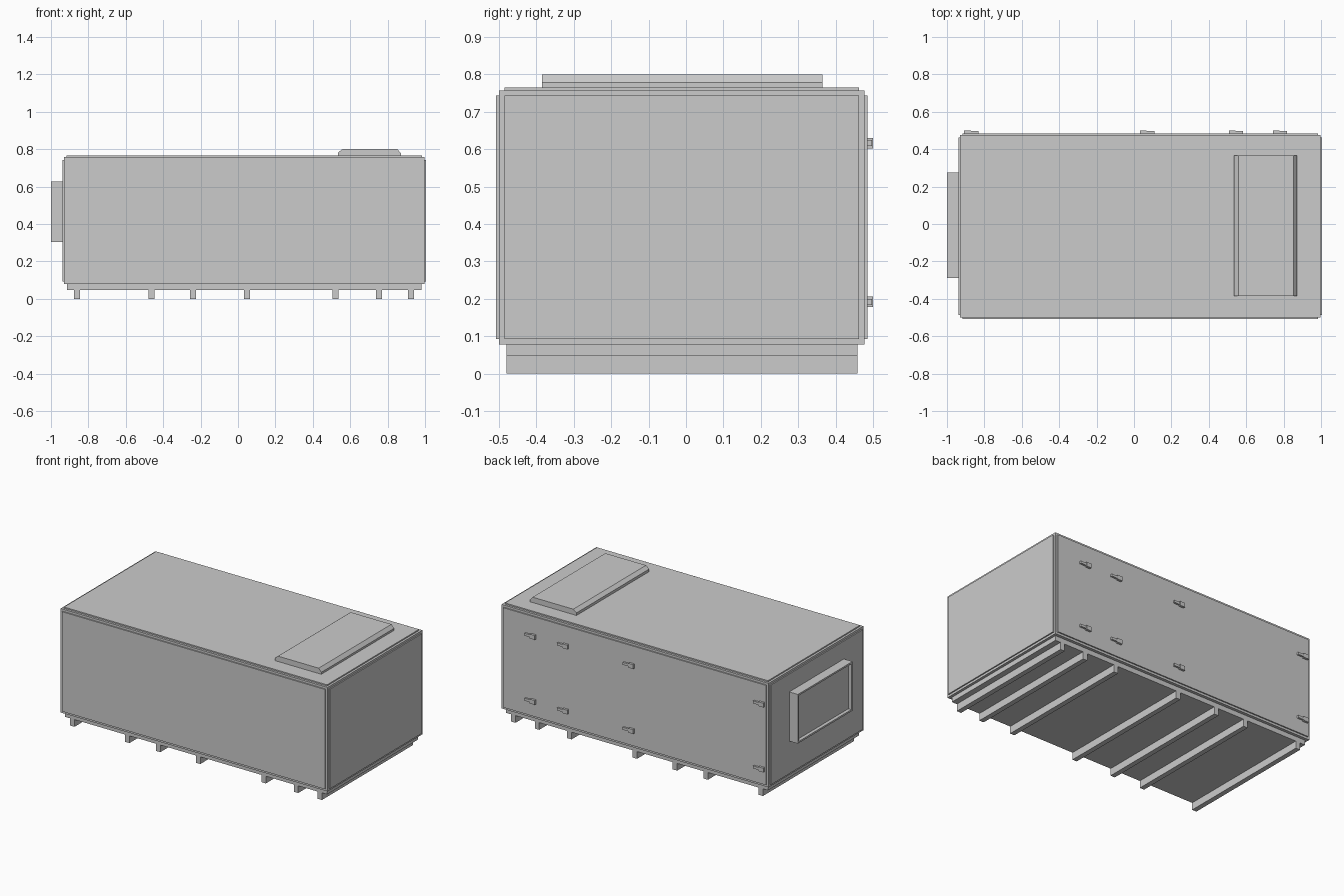
import bpy, bmesh

if "Cube" in bpy.data.objects:
    bpy.data.objects.remove(bpy.data.objects["Cube"])

X0, X1 = -0.93, 0.997     # cabinet limits
Y0, Y1 = -0.50, 0.477
Z0, Z1 = 0.078, 0.757
T = 0.02                  # frame bar width
R = 0.008                 # panel recess


def finish(bm, name):
    bmesh.ops.recalc_face_normals(bm, faces=bm.faces)
    me = bpy.data.meshes.new(name)
    bm.to_mesh(me)
    bm.free()
    ob = bpy.data.objects.new(name, me)
    bpy.context.collection.objects.link(ob)
    return ob


def add_box(bm, x0, x1, y0, y1, z0, z1):
    vs = bmesh.ops.create_cube(bm, size=1)["verts"]
    for v in vs:
        v.co = ((x0 + x1) / 2 + v.co.x * (x1 - x0),
                (y0 + y1) / 2 + v.co.y * (y1 - y0),
                (z0 + z1) / 2 + v.co.z * (z1 - z0))


def box(name, *lim):
    bm = bmesh.new()
    add_box(bm, *lim)
    return finish(bm, name)


def prism(name, profile, y0, y1):
    # x-z profile swept along y
    bm = bmesh.new()
    face = bm.faces.new([bm.verts.new((x, y0, z)) for x, z in profile])
    ext = bmesh.ops.extrude_face_region(bm, geom=[face])["geom"]
    verts = [g for g in ext if isinstance(g, bmesh.types.BMVert)]
    bmesh.ops.translate(bm, verts=verts, vec=(0, y1 - y0, 0))
    return finish(bm, name)


# Cabinet: one block whose outer faces are inset to leave a frame on every edge
bm = bmesh.new()
add_box(bm, X0, X1, Y0, Y1, Z0, Z1)
bmesh.ops.recalc_face_normals(bm, faces=bm.faces)
sides = [f for f in bm.faces if f.normal.z > -0.5]
for f in sides:
    bmesh.ops.inset_region(bm, faces=[f], thickness=T)
    ring = bmesh.ops.extrude_face_region(bm, geom=[f])["geom"]
    n = f.normal.copy()
    bmesh.ops.translate(bm, verts=[v for v in ring if isinstance(v, bmesh.types.BMVert)],
                        vec=-n * R)
    if f.is_valid:
        bmesh.ops.delete(bm, geom=[f], context='FACES_ONLY')
finish(bm, "cabinet")

# Mullions between the doors at the back
for i, x in enumerate((0.735, 0.499, 0.272, 0.021, -0.212, -0.445, -0.672)):
    box(f"door_mullion_{i + 1}", x - 0.009, x + 0.009, Y1 - R - 0.004, Y1 - 0.001,
        Z0 + T, Z1 - T)

# Door handles: a block with a thinner lever
for i, x in enumerate((-0.908, 0.032, 0.507, 0.742)):
    for side, z in (("lower", 0.192), ("upper", 0.616)):
        bm = bmesh.new()
        add_box(bm, x, x + 0.036, Y1 - 0.008, 0.5, z - 0.014, z + 0.014)
        add_box(bm, x + 0.036, x + 0.077, 0.483, 0.497, z - 0.008, z + 0.008)
        finish(bm, f"{side}_handle_{i + 1}")

# Base plate and cross skids
box("base_plate", X0 + 0.017, X1 - 0.017, -0.48, 0.458, 0.047, Z0)
for i, x in enumerate((-0.86, -0.463, -0.241, 0.048, 0.521, 0.755, 0.926)):
    box(f"skid_{i + 1}", x - 0.016, x + 0.016, -0.48, 0.458, 0, 0.047)

# Roof hood with sloped long edges
prism("roof_hood", [(0.535, Z1 - R), (0.535, 0.782), (0.558, 0.8), (0.852, 0.8),
                    (0.871, 0.778), (0.871, Z1 - R)], -0.385, 0.365)

# Side duct collar: box with a recessed opening on its outer face
bm = bmesh.new()
add_box(bm, -1.0, X0 + R, -0.288, 0.275, 0.305, 0.626)
bmesh.ops.recalc_face_normals(bm, faces=bm.faces)
mouth = [f for f in bm.faces if f.normal.x < -0.9]
bmesh.ops.inset_region(bm, faces=mouth, thickness=0.016)
bmesh.ops.translate(bm, verts=mouth[0].verts[:], vec=(0.022, 0, 0))
# widen nothing else: the inner wall is the ring left by the second inset
for f in mouth:
    rim = bmesh.ops.inset_region(bm, faces=[f], thickness=0.0001)
for v in {v for f in rim["faces"] for v in f.verts} - set(mouth[0].verts):
    v.co.x = -1.0
finish(bm, "side_duct_collar")
